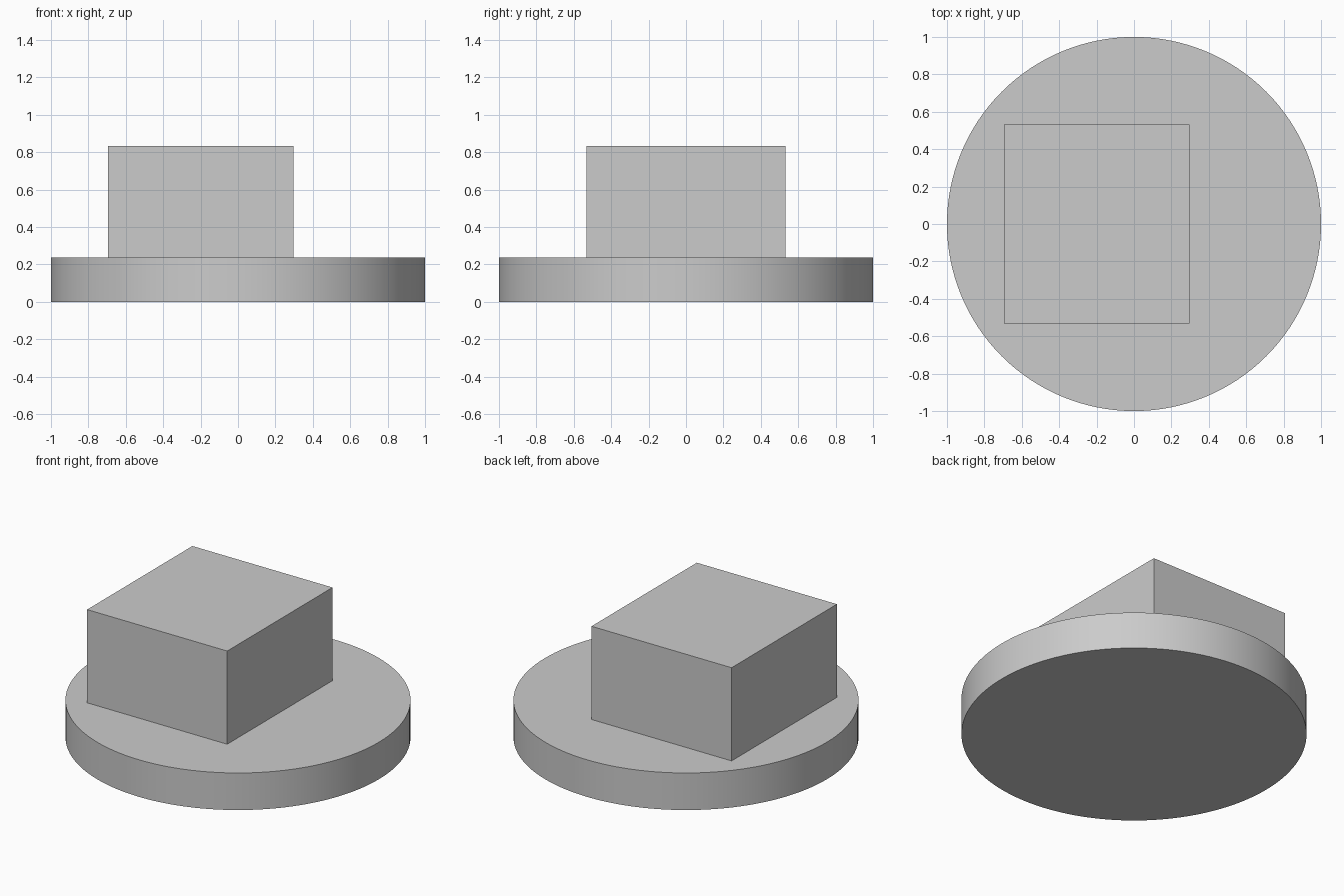
import bpy
import math

if "Cube" in bpy.data.objects:
    bpy.data.objects.remove(bpy.data.objects["Cube"])

DISC_TOP = 0.237
BLOCK_TOP = 0.833

# Round base plate
bpy.ops.mesh.primitive_cylinder_add(vertices=128, radius=1, depth=DISC_TOP,
                                    location=(0, 0, DISC_TOP / 2))
base = bpy.context.object
base.name = "round_base"
bpy.ops.object.shade_smooth_by_angle(angle=math.radians(30))

# Rectangular block standing off-centre on the plate
x0, x1, y0, y1 = -0.695, 0.296, -0.532, 0.532
bpy.ops.mesh.primitive_cube_add(size=1, location=((x0 + x1) / 2, (y0 + y1) / 2,
                                                  (DISC_TOP + BLOCK_TOP) / 2))
block = bpy.context.object
block.name = "block"
block.scale = (x1 - x0, y1 - y0, BLOCK_TOP - DISC_TOP)
bpy.ops.object.transform_apply(location=False, rotation=False, scale=True)
